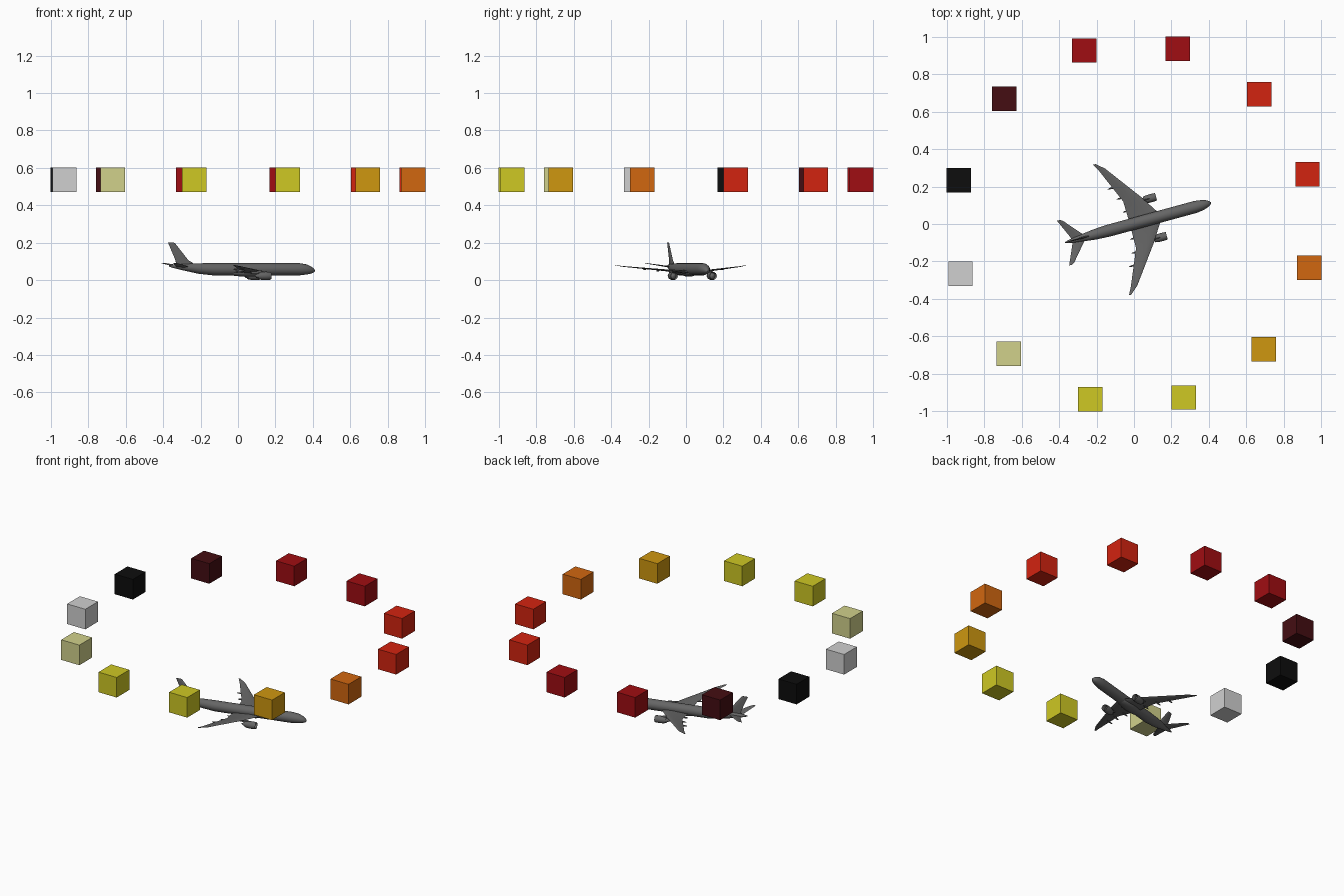
import bpy, bmesh, math
from mathutils import Matrix, Vector

if "Cube" in bpy.data.objects:
    bpy.data.objects.remove(bpy.data.objects["Cube"], do_unlink=True)


def material(name, rgb):
    m = bpy.data.materials.new(name)
    m.use_nodes = True
    m.diffuse_color = (*rgb, 1)
    m.node_tree.nodes["Principled BSDF"].inputs["Base Color"].default_value = (*rgb, 1)
    return m


grey = material("plane grey", (0.13, 0.13, 0.13))
black = material("black", (0.004, 0.004, 0.004))
silver = material("silver", (0.63, 0.63, 0.63))
tan = material("pale tan", (0.64, 0.64, 0.26))
yellow = material("yellow", (0.62, 0.58, 0.017))
amber = material("amber", (0.62, 0.31, 0.005))
orange = material("orange", (0.64, 0.135, 0.005))
red = material("red", (0.65, 0.017, 0.005))
dark_red = material("dark red", (0.35, 0.004, 0.006))
maroon = material("maroon", (0.058, 0.004, 0.006))

# The aircraft is drawn nose along +x, then turned to its heading
HEADING = Matrix.Translation((0.02, 0.007, 0)) @ Matrix.Rotation(math.radians(15.3), 4, "Z")


def finish(name, bm, mat, smooth=None):
    bmesh.ops.recalc_face_normals(bm, faces=bm.faces)
    mesh = bpy.data.meshes.new(name)
    bm.to_mesh(mesh)
    bm.free()
    mesh.materials.append(mat)
    ob = bpy.data.objects.new(name, mesh)
    bpy.context.collection.objects.link(ob)
    if smooth:
        bpy.ops.object.select_all(action="DESELECT")
        ob.select_set(True)
        bpy.context.view_layer.objects.active = ob
        bpy.ops.object.shade_smooth_by_angle(angle=math.radians(smooth))
    return ob


def loft(name, rings):
    """Skin a list of equal-length point rings and cap both ends."""
    bm = bmesh.new()
    rows = [[bm.verts.new(HEADING @ Vector(p)) for p in ring] for ring in rings]
    n = len(rows[0])
    for a, b in zip(rows, rows[1:]):
        for i in range(n):
            j = (i + 1) % n
            bm.faces.new((a[i], a[j], b[j], b[i]))
    bm.faces.new(rows[0])
    bm.faces.new(rows[-1])
    return finish(name, bm, grey, 40)


def circle(x, r, y, z, n=24, flat=1):
    turn = [2 * math.pi * i / n for i in range(n)]
    return [(x, y + r * math.cos(a), z + flat * r * math.sin(a)) for a in turn]


def foil(front, back, thick):
    """Wing section as (x, height) pairs around the chord."""
    half = [(0.08, 0.32), (0.35, 0.5), (0.7, 0.28), (1, 0.03)]
    pts = [(0, 0)] + half + [(c, -h) for c, h in reversed(half)]
    return [(front + (back - front) * c, h * thick) for c, h in pts]


def spindle(name, x, y, z, length, radius, flat=1):
    steps = [i / 8 for i in range(9)]
    return loft(name, [circle(x + length * (t - 0.5), max(radius * math.sin(math.pi * t) ** 0.6, radius * 0.05),
                              y, z, 14, flat) for t in steps])


# Fuselage: nose to tail cone
body = [(0.406, 0.002, 0.05), (0.40, 0.010, 0.051), (0.385, 0.019, 0.054), (0.36, 0.027, 0.057),
        (0.32, 0.0325, 0.058), (-0.16, 0.0325, 0.058), (-0.24, 0.028, 0.062),
        (-0.32, 0.018, 0.069), (-0.38, 0.009, 0.074), (-0.403, 0.003, 0.075)]
loft("fuselage", [circle(x, r, 0, z) for x, r, z in body])
spindle("belly_fairing", 0.03, 0, 0.040, 0.26, 0.036, 0.62)

# Tail fin, with a low fillet at its root
fin = [(0.07, -0.25, -0.37, 0.010), (0.093, -0.272, -0.365, 0.010), (0.105, -0.295, -0.367, 0.009),
       (0.195, -0.368, -0.406, 0.005), (0.2, -0.376, -0.408, 0.003)]
loft("tail_fin", [[(x, h, z) for x, h in foil(f, b, t)] for z, f, b, t in fin])

# Sections: span, front, back, height, thickness
wing = [(0.0, 0.125, -0.045, 0.042, 0.020), (0.032, 0.115, -0.043, 0.044, 0.018),
        (0.13, 0.052, -0.045, 0.053, 0.010), (0.325, -0.092, -0.128, 0.073, 0.004),
        (0.362, -0.135, -0.148, 0.079, 0.002)]
stabiliser = [(0.0, -0.29, -0.365, 0.070, 0.009), (0.018, -0.30, -0.367, 0.072, 0.008),
              (0.115, -0.383, -0.41, 0.089, 0.003), (0.124, -0.397, -0.414, 0.091, 0.002)]
# Engine cowl from inside the intake, round the lip, back to the exhaust cone
cowl = [(0.115, 0.003), (0.105, 0.017), (0.128, 0.018), (0.131, 0.0195), (0.126, 0.021), (0.105, 0.0225),
        (0.08, 0.021), (0.062, 0.0175), (0.063, 0.0125), (0.05, 0.010), (0.05, 0.007), (0.038, 0.002)]

for side, label in ((1, "left"), (-1, "right")):
    for part, sections in (("wing", wing), ("stabiliser", stabiliser)):
        loft(f"{label}_{part}", [[(x, side * y, z + h) for x, h in foil(f, b, t)]
                                 for y, f, b, z, t in sections])
    loft(f"{label}_engine", [circle(x, r, side * 0.108, 0.0225) for x, r in cowl])
    # Pylon joins the engine to the wing
    pylon = [(0.035, 0.112, 0.03), (0.043, 0.104, 0.02), (0.053, 0.066, 0.0)]
    loft(f"{label}_pylon", [[(x, side * 0.108 + h, z) for x, h in foil(f, b, 0.006)]
                            for z, f, b in pylon])
    # Flap track fairings under the trailing edge
    for i, (x, y, z) in enumerate([(-0.035, 0.075, 0.042), (-0.05, 0.15, 0.050), (-0.08, 0.215, 0.058)]):
        spindle(f"{label}_flap_fairing_{i + 1}", x, side * y, z, 0.055, 0.005)

# Ring of floating cubes, anticlockwise
ring = [red, red, dark_red, dark_red, maroon, black, silver, tan, yellow, yellow, amber, orange]
for i, mat in enumerate(ring):
    a = math.radians(16 + 30 * i)
    bm = bmesh.new()
    place = Matrix.Translation((0.965 * math.cos(a), 0.965 * math.sin(a), 0.537))
    bmesh.ops.create_cube(bm, size=0.13, matrix=place)
    finish(f"ring_cube_{i + 1}", bm, mat)
